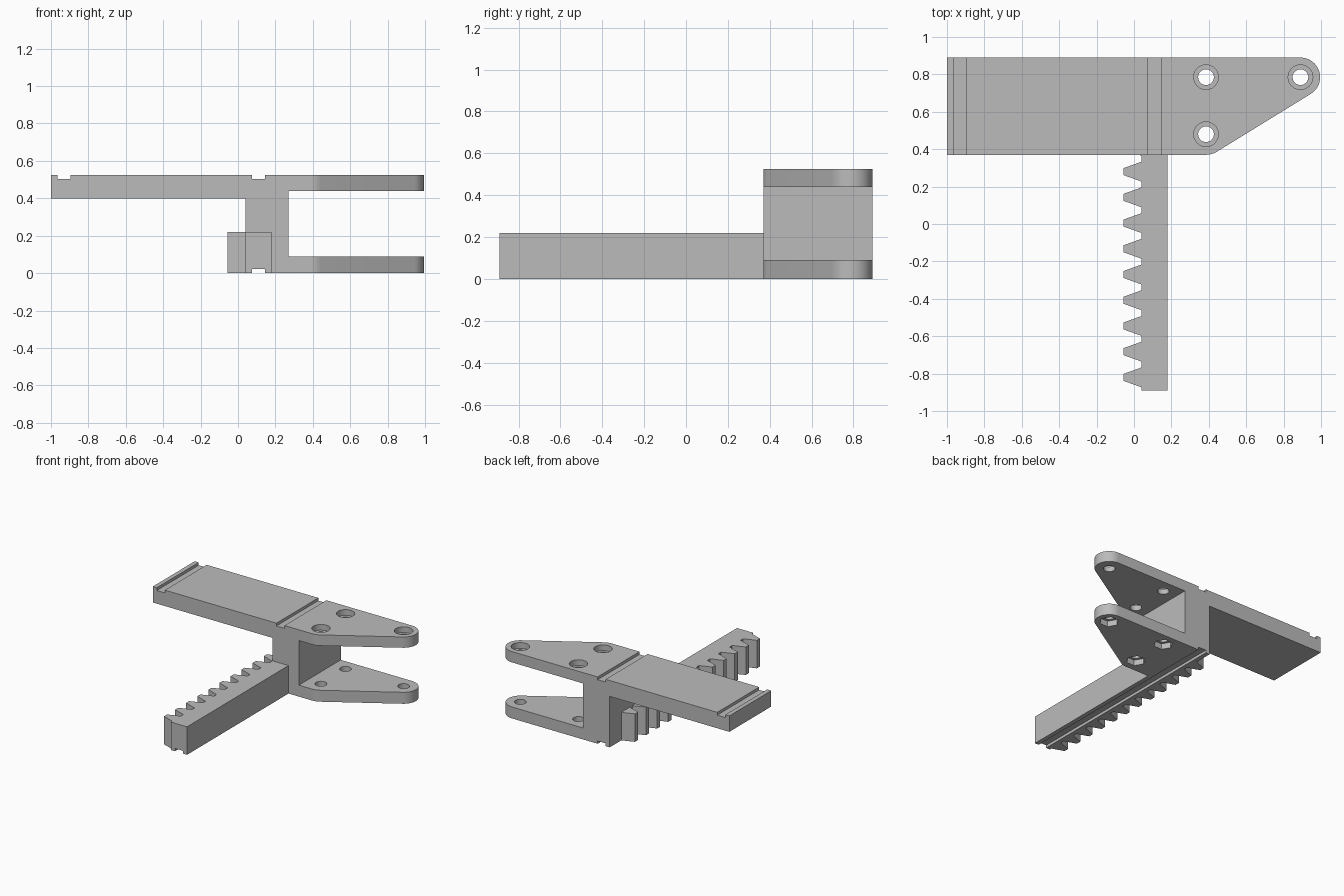
import bpy, bmesh, math
from mathutils import Vector

if "Cube" in bpy.data.objects:
    bpy.data.objects.remove(bpy.data.objects["Cube"], do_unlink=True)

grey = bpy.data.materials.new("plain grey")
grey.use_nodes = True
grey.diffuse_color = (0.5, 0.5, 0.5, 1)
grey.node_tree.nodes["Principled BSDF"].inputs["Base Color"].default_value = (0.5, 0.5, 0.5, 1)

BACK, FRONT, TOP = 0.89, 0.37, 0.525
LEVER_HOLES = [(0.385, 0.785), (0.89, 0.785), (0.385, 0.48)]


def prism(name, outline, push):
    """Extrude a closed 3D outline along a vector."""
    bm = bmesh.new()
    face = bm.faces.new([bm.verts.new(p) for p in outline])
    ext = bmesh.ops.extrude_face_region(bm, geom=[face])
    moved = [g for g in ext["geom"] if isinstance(g, bmesh.types.BMVert)]
    bmesh.ops.translate(bm, verts=moved, vec=Vector(push))
    bmesh.ops.recalc_face_normals(bm, faces=bm.faces)
    mesh = bpy.data.meshes.new(name)
    bm.to_mesh(mesh)
    bm.free()
    mesh.materials.append(grey)
    obj = bpy.data.objects.new(name, mesh)
    bpy.context.collection.objects.link(obj)
    return obj


def column(name, points, z0, z1):
    return prism(name, [(x, y, z0) for x, y in points], (0, 0, z1 - z0))


def ring(centre, radius, sides, start=0.0, sweep=2 * math.pi, closed=True):
    steps = sides if closed else sides - 1
    return [(centre[0] + radius * math.cos(start + sweep * i / steps),
             centre[1] + radius * math.sin(start + sweep * i / steps)) for i in range(sides)]


def combine(target, tool, operation):
    """Apply a boolean and discard the tool."""
    mod = target.modifiers.new(operation, 'BOOLEAN')
    mod.operation, mod.solver, mod.object = operation, 'EXACT', tool
    bpy.context.view_layer.objects.active = target
    bpy.ops.object.modifier_apply(modifier=mod.name)
    bpy.data.objects.remove(tool, do_unlink=True)


# Body: side profile with top grooves, post and fork
profile = [(-1, 0.4), (0.04, 0.4), (0.04, 0), (1, 0), (1, 0.09), (0.27, 0.09),
           (0.27, 0.44), (1, 0.44), (1, TOP)]
for left, right in ((0.075, 0.145), (-0.965, -0.895)):
    profile += [(right, TOP), (right, TOP - 0.022), (left, TOP - 0.022), (left, TOP)]
profile.append((-1, TOP))
body = prism("gripper_body", [(x, FRONT, z) for x, z in profile], (0, BACK - FRONT, 0))

# Plan outline of the fork: tapered, rounded around two of the holes
tip, heel = Vector(LEVER_HOLES[1]), Vector(LEVER_HOLES[2])
radius = BACK - tip.y
slope = math.atan2(tip.y - heel.y, tip.x - heel.x)
outline = [(-1.1, BACK + 0.1), (-1.1, FRONT - 0.1), (heel.x, FRONT - 0.1)]
outline += ring(heel, heel.y - FRONT, 8, -math.pi / 2, slope, False)
outline += ring(tip, radius, 24, slope - math.pi / 2, math.pi - slope, False)
outline.append((tip.x, BACK + 0.1))
combine(body, column("fork_outline", outline, -0.1, 0.7), 'INTERSECT')

# Rack: bar with trapezoid teeth along its right side
rack_outline = [(0.18, -BACK), (0.18, 0.8), (0.04, 0.8)]
for i in range(5, -7, -1):
    y = 0.005 + 0.1375 * i
    rack_outline += [(0.04, y + 0.053), (-0.055, y + 0.019),
                     (-0.055, y - 0.019), (0.04, y - 0.053)]
rack_outline.append((0.04, -BACK))
combine(body, column("rack", rack_outline, 0, 0.22), 'UNION')

# Guide groove under the rack and post
groove = [(0.075, -1), (0.145, -1), (0.145, 1), (0.075, 1)]
combine(body, column("guide_groove", groove, -0.1, 0.022), 'DIFFERENCE')

# Bolt holes: round recess on top, hexagonal nut pocket underneath
for centre in LEVER_HOLES:
    combine(body, column("bolt_hole", ring(centre, 0.042, 32), -0.1, 0.7), 'DIFFERENCE')
    combine(body, column("head_recess", ring(centre, 0.066, 32), TOP - 0.045, 0.7), 'DIFFERENCE')
    combine(body, column("nut_pocket", ring(centre, 0.07, 6), -0.1, 0.045), 'DIFFERENCE')

# Smooth the curved walls, keep edges sharp
bpy.ops.object.select_all(action='DESELECT')
body.select_set(True)
bpy.context.view_layer.objects.active = body
bpy.ops.object.shade_smooth_by_angle(angle=math.radians(30))
